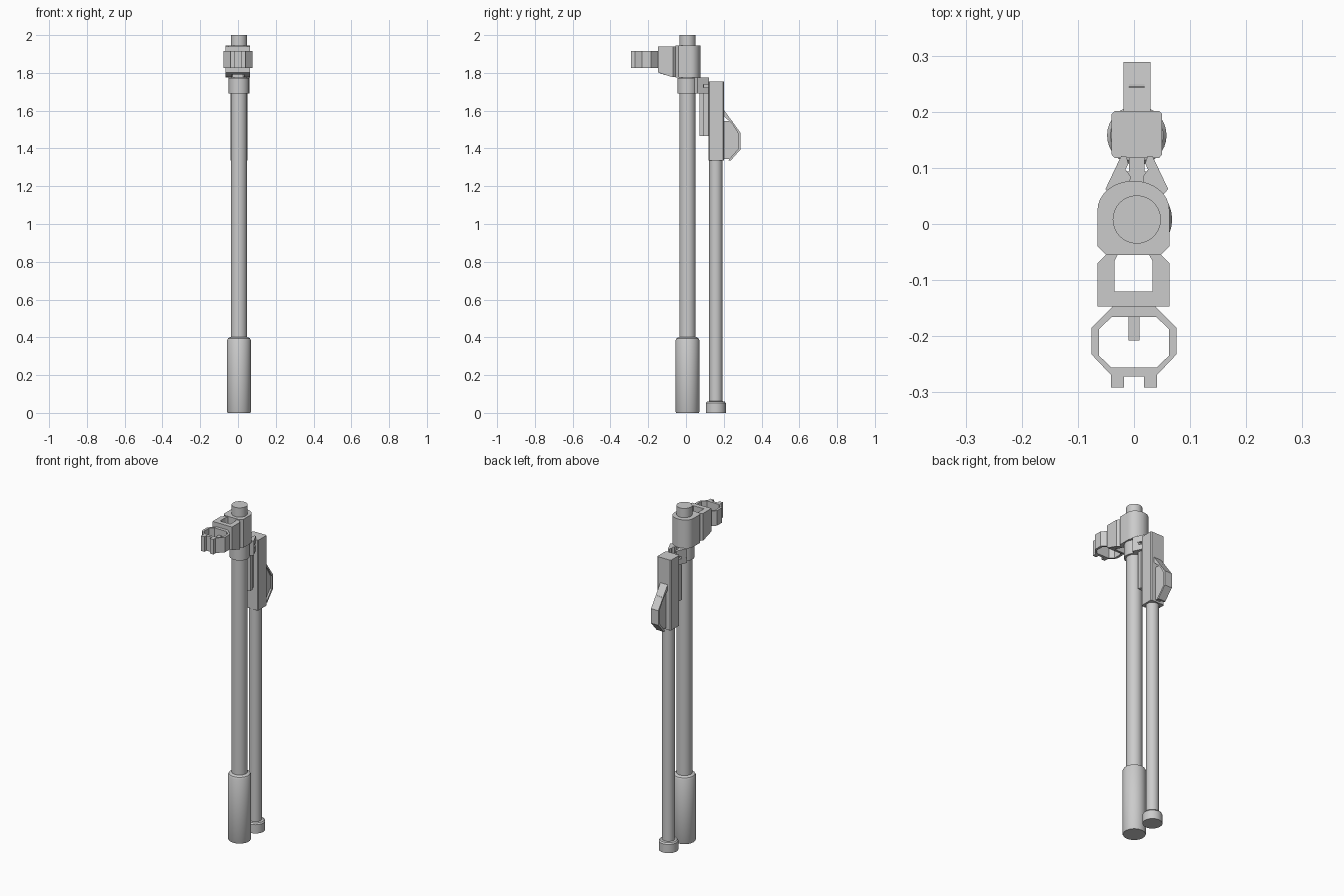
import bpy, bmesh, math
from mathutils import Vector

if "Cube" in bpy.data.objects:
    bpy.data.objects.remove(bpy.data.objects["Cube"])

CX, PY, SY = 0.005, 0.008, 0.158   # pole centre x, main pole y, side pole y


def finish(name, bm, smooth=False):
    bmesh.ops.recalc_face_normals(bm, faces=bm.faces)
    me = bpy.data.meshes.new(name)
    bm.to_mesh(me)
    bm.free()
    ob = bpy.data.objects.new(name, me)
    bpy.context.collection.objects.link(ob)
    if smooth:
        bpy.ops.object.select_all(action='DESELECT')
        ob.select_set(True)
        bpy.context.view_layer.objects.active = ob
        bpy.ops.object.shade_smooth_by_angle(angle=math.radians(30))
    return ob


def lathe(name, y, profile, n=32):
    """Closed turned part from (radius, z) pairs."""
    bm = bmesh.new()
    rings = [[bm.verts.new((CX + r * math.cos(2 * math.pi * i / n),
                            y + r * math.sin(2 * math.pi * i / n), z))
              for i in range(n)] for r, z in profile]
    for a, b in zip(rings, rings[1:]):
        for i in range(n):
            j = (i + 1) % n
            bm.faces.new((a[i], a[j], b[j], b[i]))
    bm.faces.new(rings[0])
    bm.faces.new(rings[-1])
    return finish(name, bm, True)


def prism(name, pts, lo, hi, axis='z', smooth=False):
    """Extrude an outline: (x, y) along z, or (y, z) along x."""
    bm = bmesh.new()
    put = (lambda p, h: (p[0], p[1], h)) if axis == 'z' else (lambda p, h: (h, p[0], p[1]))
    face = bm.faces.new([bm.verts.new(put(p, lo)) for p in pts])
    ext = bmesh.ops.extrude_face_region(bm, geom=[face])
    step = Vector(put((0, 0), hi - lo))
    bmesh.ops.translate(bm, vec=step, verts=[v for v in ext['geom'] if isinstance(v, bmesh.types.BMVert)])
    return finish(name, bm, smooth)


def mirrored(half, cx=0.0):
    """Complete a right-hand half outline about x = cx."""
    return [(cx + x, y) for x, y in half] + [(cx - x, y) for x, y in reversed(half)]


# Main pole with thick grip
lathe("main_pole", PY, [(0.043, 0.38), (0.043, 2.0)])
lathe("grip", PY, [(0.060, 0), (0.063, 0.006), (0.063, 0.385), (0.058, 0.395), (0.043, 0.402)])

# Side pole with foot
lathe("side_pole", SY, [(0.035, 0.05), (0.035, 1.36)])
lathe("foot", SY, [(0.053, 0), (0.053, 0.052), (0.047, 0.060), (0.035, 0.062)])

# Upper clamp body, rounded at the back
arc = [(0.064 * math.cos(t), 0.025 + 0.052 * math.sin(t))
       for t in [math.radians(90 * i / 8) for i in range(8)]]
prism("upper_clamp", mirrored([(0.049, -0.055), (0.064, -0.04)] + arc + [(0.0001, 0.077)], -0.001),
      1.775, 1.945, smooth=True)

# Open yoke in front of the clamp, underside sloping up at the front
yoke = prism("clamp_yoke", mirrored([(0.064, -0.147), (0.064, -0.07), (0.049, -0.055),
                                     (0.028, -0.055), (0.034, -0.066), (0.034, -0.12)], -0.001)[:12],
             1.777, 1.94)
for v in yoke.data.vertices:
    if v.co.z < 1.8 and v.co.y < -0.1:
        v.co.z = 1.802 if v.co.y < -0.14 else 1.792

# Octagonal clip ring: half outline outside then inside
half_ring = [(0, -0.147), (0.038, -0.147), (0.076, -0.185), (0.076, -0.232), (0.041, -0.269),
             (0.041, -0.291), (0.018, -0.291), (0.018, -0.272), (0, -0.272),
             (0, -0.256), (0.04, -0.256), (0.062, -0.235), (0.062, -0.187), (0.04, -0.166), (0, -0.166)]
for side, s in (("left", -1), ("right", 1)):
    prism("clip_ring_" + side, [(s * x, y) for x, y in half_ring], 1.825, 1.915)
prism("clip_pin", [(-0.010, -0.208), (0.010, -0.208), (0.010, -0.160), (-0.010, -0.160)], 1.86, 1.88)

# Collar on the pole with two jaws reaching back to the side block
lathe("collar", PY, [(0.054, 1.69), (0.054, 1.772)])
jaw = [(0.030, 0.035), (0.056, 0.062), (0.028, 0.121), (0.019, 0.121), (0.015, 0.108),
       (0.020, 0.097), (0.011, 0.085), (0.014, 0.060)]
for side, s in (("left", -1), ("right", 1)):
    pts = [(CX + s * x, y) for x, y in jaw]
    prism("jaw_upper_" + side, pts, 1.738, 1.776)
    prism("jaw_lower_" + side, pts, 1.69, 1.722)
    prism("jaw_root_" + side, pts[:2] + [(CX + s * 0.041, 0.092), (CX + s * 0.016, 0.092)] + pts[-1:],
          1.72, 1.74)

# Hanging rail between the poles
prism("rail", [(CX - 0.026, 0.072), (CX + 0.026, 0.072), (CX + 0.026, 0.094), (CX + 0.014, 0.094),
               (CX + 0.014, 0.122), (CX - 0.014, 0.122), (CX - 0.014, 0.094), (CX - 0.026, 0.094)],
      1.465, 1.74)

# Side block with bevelled corners
prism("side_block", mirrored([(0.040, 0.118), (0.045, 0.124), (0.045, 0.196), (0.040, 0.201)], CX),
      1.335, 1.755)

# Lever: bent strap over a recessed web
prism("lever_strap", [(0.196, 1.61), (0.200, 1.605), (0.289, 1.482), (0.289, 1.395), (0.236, 1.335),
                      (0.225, 1.335), (0.230, 1.345), (0.278, 1.400), (0.278, 1.476), (0.245, 1.53), (0.196, 1.575)],
      CX - 0.024, CX + 0.024, 'x')
prism("lever_web", [(0.19, 1.545), (0.245, 1.545), (0.281, 1.478), (0.281, 1.399), (0.232, 1.345), (0.19, 1.345)],
      CX - 0.014, CX + 0.014, 'x')
